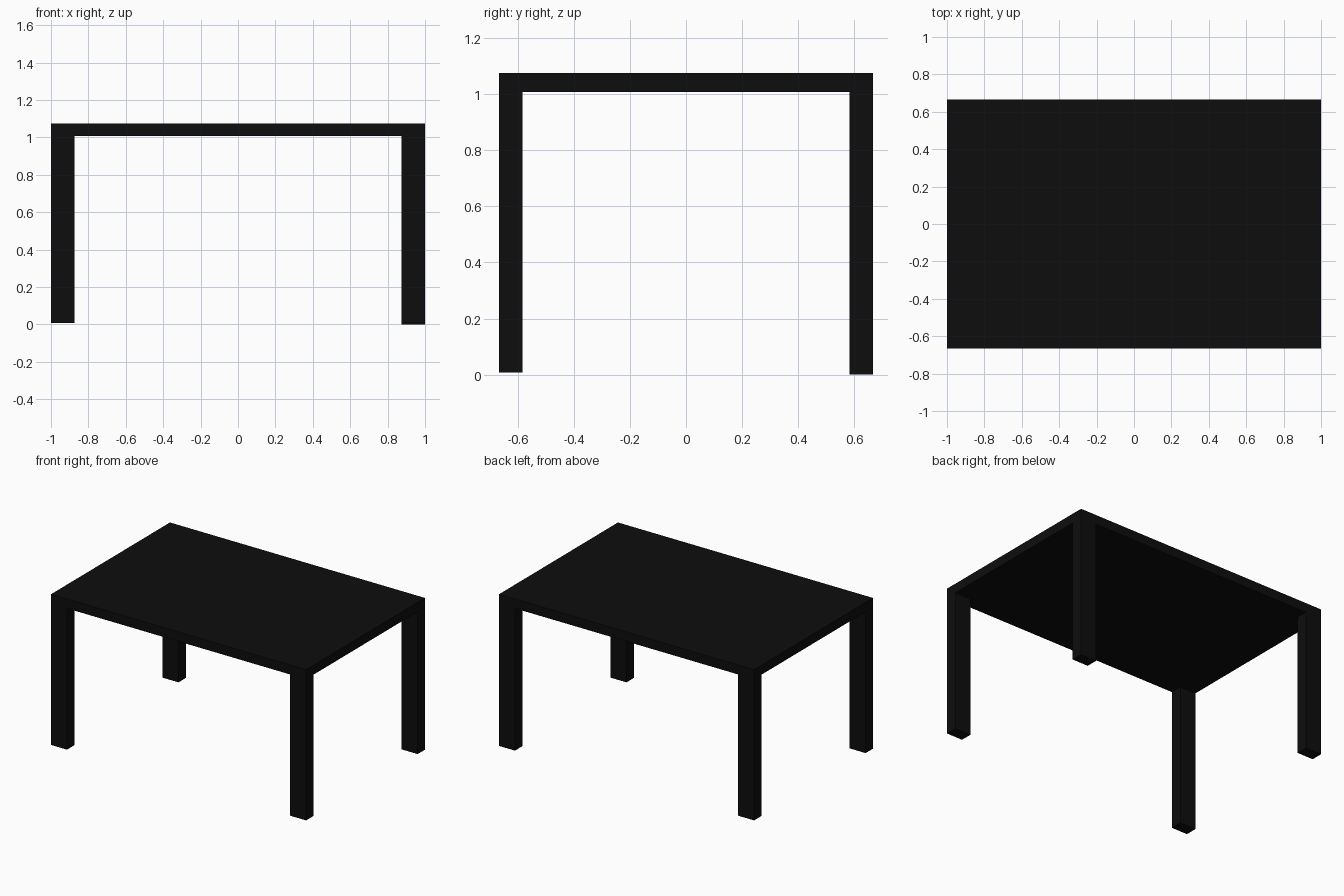
import bpy

if "Cube" in bpy.data.objects:
    bpy.data.objects.remove(bpy.data.objects["Cube"])

HX, HY = 1.0, 0.666          # half extents of the table
TOP, UNDER = 1.075, 1.008    # tabletop upper and lower heights
LX, LY = 0.125, 0.083        # leg cross-section

black = bpy.data.materials.new("black_finish")
black.diffuse_color = (0.004, 0.004, 0.004, 1)
black.use_nodes = True
black.node_tree.nodes["Principled BSDF"].inputs["Base Color"].default_value = black.diffuse_color


def box(name, lo, hi):
    bpy.ops.mesh.primitive_cube_add(size=1, location=[(a + b) / 2 for a, b in zip(lo, hi)])
    ob = bpy.context.object
    ob.name = name
    ob.scale = [b - a for a, b in zip(lo, hi)]
    bpy.ops.object.transform_apply(location=False, rotation=False, scale=True)
    ob.data.materials.append(black)


# Tabletop slab
box("tabletop", (-HX, -HY, UNDER), (HX, HY, TOP))

# Corner legs, flush with the slab edges; the back right one is slightly longer
for sx, side in ((-1, "left"), (1, "right")):
    for sy, end in ((-1, "front"), (1, "back")):
        foot = 0.0 if (sx, sy) == (1, 1) else 0.007
        cx, cy = sx * (HX - LX / 2), sy * (HY - LY / 2)
        box(f"{end}_{side}_leg", (cx - LX / 2, cy - LY / 2, foot),
            (cx + LX / 2, cy + LY / 2, UNDER))
